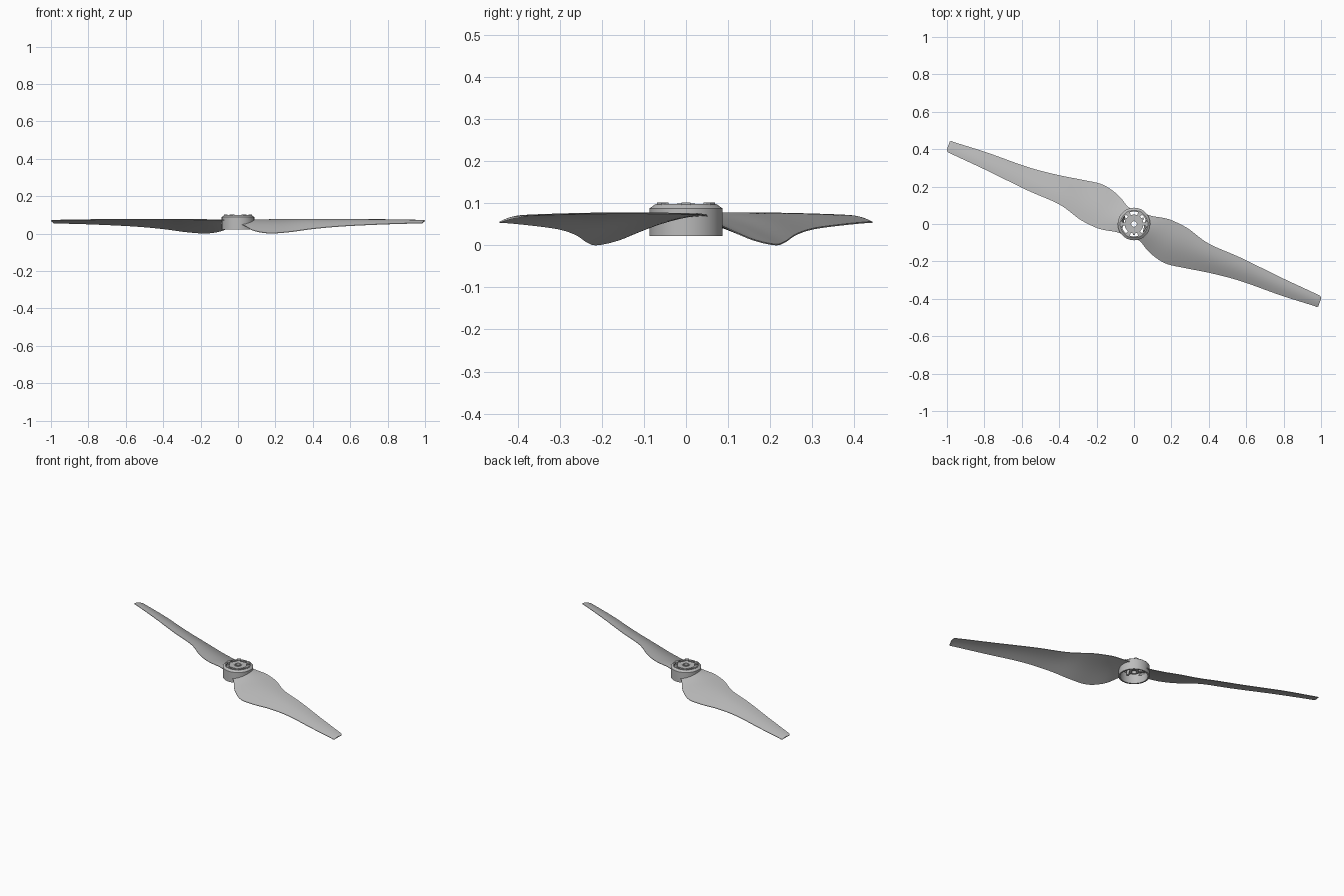
import bpy, bmesh, math
from mathutils import Vector, Matrix

cube = bpy.data.objects.get("Cube")
if cube:
    bpy.data.objects.remove(cube, do_unlink=True)


def make_material(name, colour):
    mat = bpy.data.materials.new(name)
    mat.use_nodes = True
    mat.diffuse_color = colour
    mat.node_tree.nodes["Principled BSDF"].inputs["Base Color"].default_value = colour
    return mat


grey = make_material("plain_grey", (0.5, 0.5, 0.5, 1))


def finish(name, bm, angle=35):
    """Turn a bmesh into a shaded object with the grey material."""
    bmesh.ops.recalc_face_normals(bm, faces=bm.faces)
    mesh = bpy.data.meshes.new(name)
    bm.to_mesh(mesh)
    bm.free()
    mesh.materials.append(grey)
    obj = bpy.data.objects.new(name, mesh)
    bpy.context.collection.objects.link(obj)
    bpy.ops.object.select_all(action='DESELECT')
    obj.select_set(True)
    bpy.context.view_layer.objects.active = obj
    bpy.ops.object.shade_smooth_by_angle(angle=math.radians(angle))
    return obj


def skin(bm, loops, close):
    """Bridge a list of closed vertex loops with quads."""
    rows = [[bm.verts.new(p) for p in loop] for loop in loops]
    pairs = list(zip(rows, rows[1:]))
    if close:
        pairs.append((rows[-1], rows[0]))
    for a, b in pairs:
        for i in range(len(a)):
            j = (i + 1) % len(a)
            bm.faces.new((a[i], a[j], b[j], b[i]))
    return rows


def lathe(name, profile, steps=64):
    """Spin a closed (radius, height) profile around the z axis."""
    bm = bmesh.new()
    turns = [math.tau * k / steps for k in range(steps)]
    loops = [[(r * math.cos(t), r * math.sin(t), z) for r, z in profile] for t in turns]
    skin(bm, loops, True)
    return finish(name, bm)


def radial_blocks(name, count, inner, outer, width, low, high, start=0):
    """Repeat a radial box around the hub axis."""
    bm = bmesh.new()
    size = Matrix.Diagonal((outer - inner, width, high - low, 1))
    place = Matrix.Translation(((inner + outer) / 2, 0, (low + high) / 2))
    for k in range(count):
        turn = Matrix.Rotation(start + math.tau * k / count, 4, 'Z')
        bmesh.ops.create_cube(bm, size=1, matrix=turn @ place @ size)
    return finish(name, bm)


def spline(points, per_span):
    """Catmull-Rom curve through the points."""
    pts = [Vector(p) for p in points]
    pts = [2 * pts[0] - pts[1]] + pts + [2 * pts[-1] - pts[-2]]
    out = []
    for a, b, c, d in zip(pts, pts[1:], pts[2:], pts[3:]):
        for k in range(per_span):
            t = k / per_span
            out.append(b + (c - a) * t / 2
                       + (a * 2 - b * 5 + c * 4 - d) * t * t / 2
                       + (b * 3 - a - c * 3 + d) * t ** 3 / 2)
    return out + [pts[-2]]


# Blade outline: high edge and low edge, from root to tip
high_edge = [(.06, .055, .07), (.1, .042, .073), (.17, .03, .075), (.22, .012, .075),
             (.29, -.025, .076), (.4, -.105, .077), (.57, -.18, .077),
             (.78, -.283, .075), (.96, -.367, .072), (.995, -.385, .07), (1, -.4, .067)]
low_edge = [(.01, -.08, .05), (.035, -.095, .042), (.086, -.155, .015), (.166, -.21, .002),
            (.27, -.235, .008), (.406, -.262, .026), (.57, -.305, .04),
            (.78, -.38, .05), (.95, -.434, .055), (.975, -.443, .055), (.985, -.441, .056)]
root_radius = 0.081


def blade_section(high, low, steps=14):
    """Thin cambered section running over the top and back underneath."""
    chord = (high - low).length
    top, bottom = [], []
    for k in range(steps + 1):
        t = k / steps
        arch = math.sin(math.pi * t)
        p = high.lerp(low, t)
        if p.xy.length < root_radius:
            p.xy = p.xy.normalized() * root_radius
        p.z += 0.05 * chord * arch
        half = Vector((0, 0, 0.0015 + 0.018 * chord * arch))
        top.append(p + half)
        bottom.append(p - half)
    return top + bottom[::-1]


def blade(name, side):
    bm = bmesh.new()
    edges = zip(spline(high_edge, 6), spline(low_edge, 6))
    rows = skin(bm, [blade_section(h, l) for h, l in edges], False)
    bm.faces.new(rows[0])
    bm.faces.new(rows[-1])
    for v in bm.verts:
        v.co.xy *= side
    return finish(name, bm, 50)


blade("left_blade", 1)
blade("right_blade", -1)

# Hub: open cup wall with a bevelled rim
lathe("hub_wall", [(.078, .022), (.087, .022), (.087, .088), (.073, .098),
                   (.066, .098), (.066, .09), (.078, .084)])

# Centre plate with a shaft sleeve below it
lathe("hub_centre", [(.015, .05), (.028, .05), (.028, .086), (.05, .086),
                     (.05, .097), (.022, .097), (.022, .1), (.015, .1)])

# Spokes, raised rim tabs and inner locking lugs
radial_blocks("hub_spokes", 6, .047, .069, .018, .087, .097)
radial_blocks("rim_tabs", 6, .055, .074, .022, .096, .102, math.pi / 6 * 2)
radial_blocks("locking_lugs", 3, .026, .06, .012, .055, .09, math.pi / 6)
